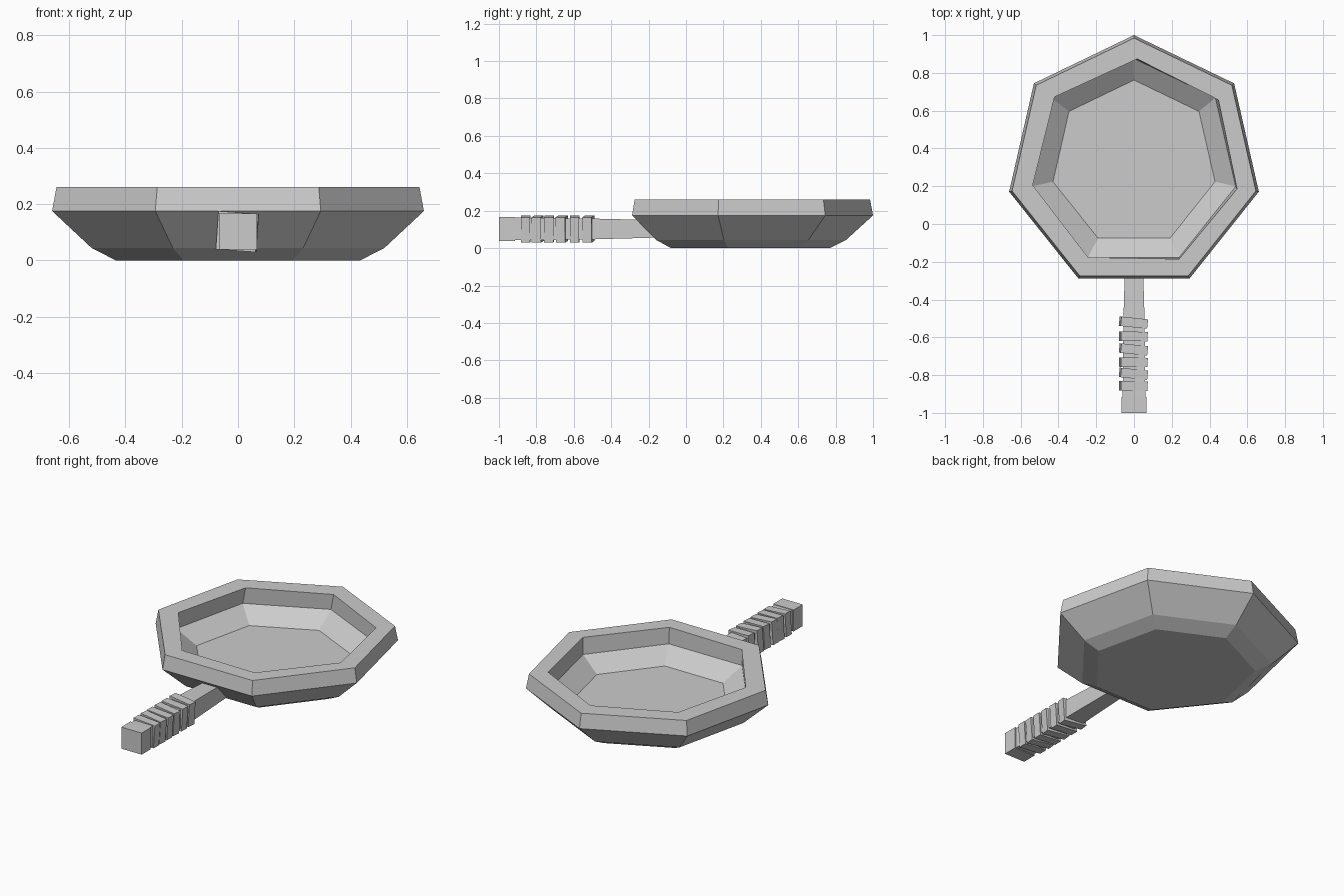
import bpy, bmesh
from math import sin, cos, tau, radians
from mathutils import Matrix, Vector

if "Cube" in bpy.data.objects:
    bpy.data.objects.remove(bpy.data.objects["Cube"], do_unlink=True)

# Single cast metal colour
metal = bpy.data.materials.new("grey_metal")
metal.use_nodes = True
GREY = (0.6, 0.6, 0.6, 1)
metal.diffuse_color = GREY
metal.node_tree.nodes["Principled BSDF"].inputs["Base Color"].default_value = GREY

SIDES = 7
PAN_Y = 0.322


def finish(name, bm):
    bmesh.ops.recalc_face_normals(bm, faces=bm.faces)
    mesh = bpy.data.meshes.new(name)
    bm.to_mesh(mesh)
    bm.free()
    mesh.materials.append(metal)
    obj = bpy.data.objects.new(name, mesh)
    bpy.context.collection.objects.link(obj)
    return obj


def loft(name, rings):
    """Join rings of points with quads and cap both ends."""
    bm = bmesh.new()
    loops = [[bm.verts.new(p) for p in ring] for ring in rings]
    for a, b in zip(loops, loops[1:]):
        n = len(a)
        for i in range(n):
            j = (i + 1) % n
            bm.faces.new((a[i], a[j], b[j], b[i]))
    bm.faces.new(loops[0])
    bm.faces.new(loops[-1])
    return finish(name, bm)


def heptagon(radius, z, dx=0, dy=0, turn=0):
    angles = [tau * i / SIDES + turn for i in range(SIDES)]
    return [(dx + radius * sin(a), PAN_Y + dy + radius * cos(a), z) for a in angles]


def rectangle(y, half_width, z_low, z_high):
    w = half_width
    return [(-w, y, z_low), (w, y, z_low), (w, y, z_high), (-w, y, z_high)]


# Pan bowl: underside, outer wall, rim, slightly skewed inner lip, floor
loft("pan_bowl", [
    heptagon(0.446, 0),
    heptagon(0.533, 0.043),
    heptagon(0.678, 0.175),
    heptagon(0.662, 0.26),
    heptagon(0.555, 0.26, 0.007, -0.003, 0.018),
    heptagon(0.555, 0.165, -0.003),
    heptagon(0.44, 0.085),
])

# Tapered handle shaft, running into the bowl wall
loft("handle_shaft", [
    rectangle(-0.93, 0.06, 0.042, 0.163),
    rectangle(-0.5, 0.056, 0.047, 0.158),
    rectangle(-0.17, 0.046, 0.056, 0.15),
])

# Square end of the handle
loft("handle_end", [
    rectangle(-1, 0.067, 0.038, 0.166),
    rectangle(-0.915, 0.067, 0.038, 0.166),
])

# Grip bands, rolled a little, every other one slanted
for i, y in enumerate((-0.522, -0.595, -0.664, -0.732, -0.793, -0.857)):
    slant = radians(-6 if i % 2 == 0 else -1)
    bm = bmesh.new()
    bmesh.ops.create_cube(bm, size=1)
    place = (Matrix.Translation(Vector((-0.003, y, 0.102)))
             @ Matrix.Rotation(slant, 4, "Z")
             @ Matrix.Rotation(radians(4), 4, "Y"))
    bm.transform(place @ Matrix.Diagonal((0.142, 0.05, 0.136, 1)))
    finish(f"grip_band_{i + 1}", bm)
